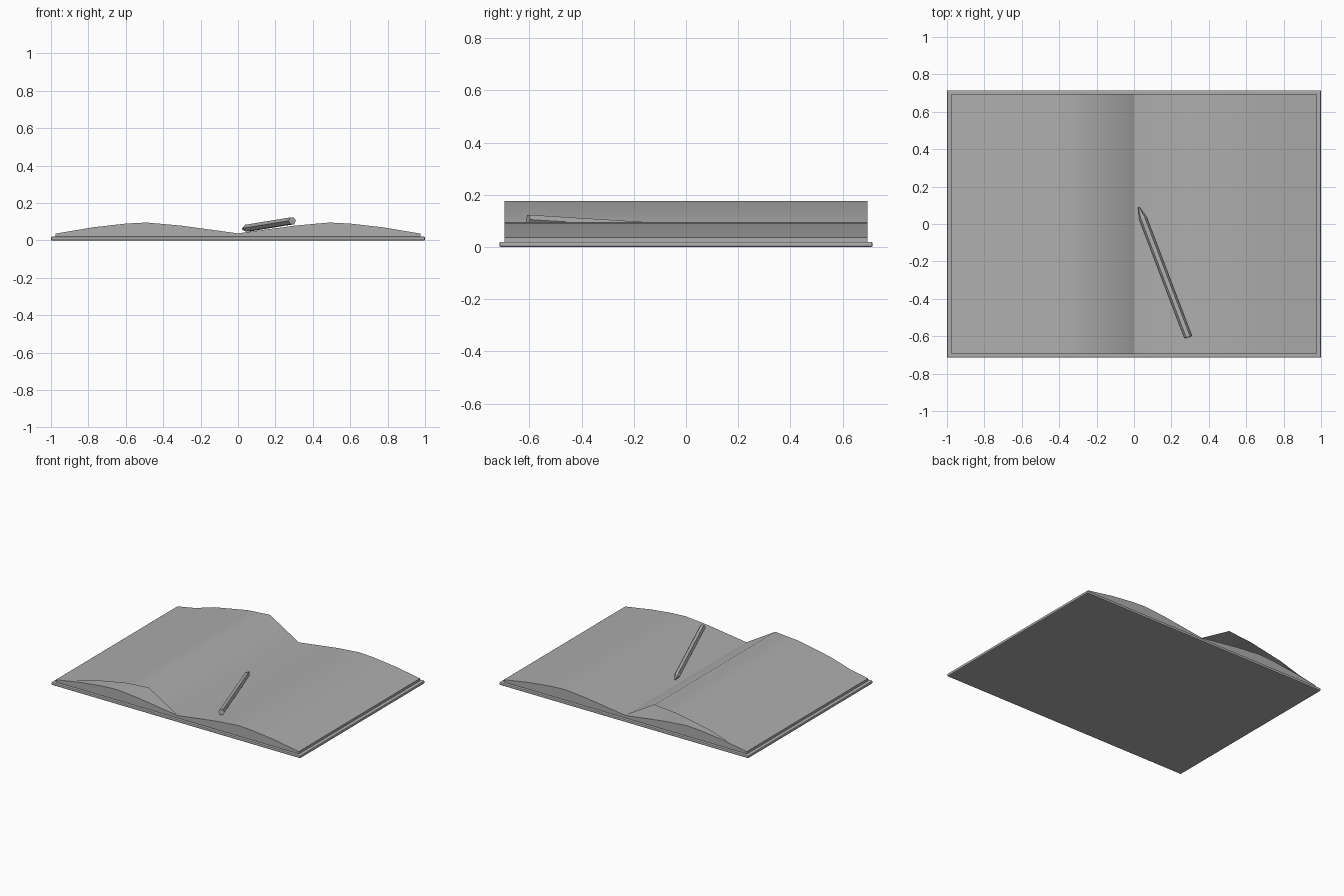
import bpy, bmesh, math
from mathutils import Vector

if "Cube" in bpy.data.objects:
    bpy.data.objects.remove(bpy.data.objects["Cube"], do_unlink=True)

grey = bpy.data.materials.new("plain_grey")
grey.use_nodes = True
grey.diffuse_color = (0.42, 0.42, 0.42, 1)
grey.node_tree.nodes["Principled BSDF"].inputs["Base Color"].default_value = (0.42, 0.42, 0.42, 1)


def add_object(name, bm, smooth_angle=None):
    mesh = bpy.data.meshes.new(name)
    bm.to_mesh(mesh)
    bm.free()
    obj = bpy.data.objects.new(name, mesh)
    bpy.context.collection.objects.link(obj)
    mesh.materials.append(grey)
    if smooth_angle:
        bpy.ops.object.select_all(action="DESELECT")
        obj.select_set(True)
        bpy.context.view_layer.objects.active = obj
        bpy.ops.object.shade_smooth_by_angle(angle=math.radians(smooth_angle))
    return obj


def extrude_profile(name, points, depth, closed, smooth_angle):
    """Sweep an x-z profile along y, capping the ends if it is closed."""
    bm = bmesh.new()
    front = [bm.verts.new((x, -depth, z)) for x, z in points]
    back = [bm.verts.new((x, depth, z)) for x, z in points]
    n = len(points)
    for i in range(n if closed else n - 1):
        j = (i + 1) % n
        bm.faces.new((front[i], front[j], back[j], back[i]))
    if closed:
        bm.faces.new(front)
        bm.faces.new(back)
        bmesh.ops.recalc_face_normals(bm, faces=bm.faces)
    return add_object(name, bm, smooth_angle)


# Cover: thin board with softened edges
bm = bmesh.new()
bmesh.ops.create_cube(bm, size=1)
for v in bm.verts:
    v.co = (v.co.x * 2, v.co.y * 1.43, 0.01 + v.co.z * 0.02)
bmesh.ops.bevel(bm, geom=bm.edges[:], offset=0.006, segments=2, affect="EDGES", profile=0.5)
add_object("cover", bm)

# Page block: two arched halves meeting in the gutter
arch = [(0.31, 0.08), (0.49, 0.096), (0.6, 0.09), (0.77, 0.071), (0.975, 0.037)]
left = [(-x, z) for x, z in reversed(arch)]
block = [(-0.975, 0.018)] + left + [(0, 0.038)] + arch + [(0.975, 0.018)]
extrude_profile("page_block", block, 0.695, True, 35)

# Loose page lifting from the gutter over the right-hand half
page = [(-0.97, 0.039), (-0.83, 0.065), (-0.675, 0.112), (-0.41, 0.162), (-0.23, 0.176), (0, 0.039)]
extrude_profile("lifted_page", page, 0.695, False, 40)

# Pencil: six-sided body with a sharpened point
tip = Vector((0.025, 0.09, 0.062))
end = Vector((0.29, -0.605, 0.105))
length = (end - tip).length
bm = bmesh.new()
rings = []
for dist, radius in ((0, 0.004), (0.065, 0.021), (length, 0.021)):
    rings.append([bm.verts.new((radius * math.cos(k * math.pi / 3),
                                radius * math.sin(k * math.pi / 3), dist)) for k in range(6)])
for a, b in zip(rings, rings[1:]):
    for k in range(6):
        m = (k + 1) % 6
        bm.faces.new((a[k], a[m], b[m], b[k]))
bm.faces.new(rings[0])
bm.faces.new(rings[-1])
bmesh.ops.recalc_face_normals(bm, faces=bm.faces)
pencil = add_object("pencil", bm)
pencil.location = tip
pencil.rotation_euler = (end - tip).to_track_quat("Z", "Y").to_euler()
